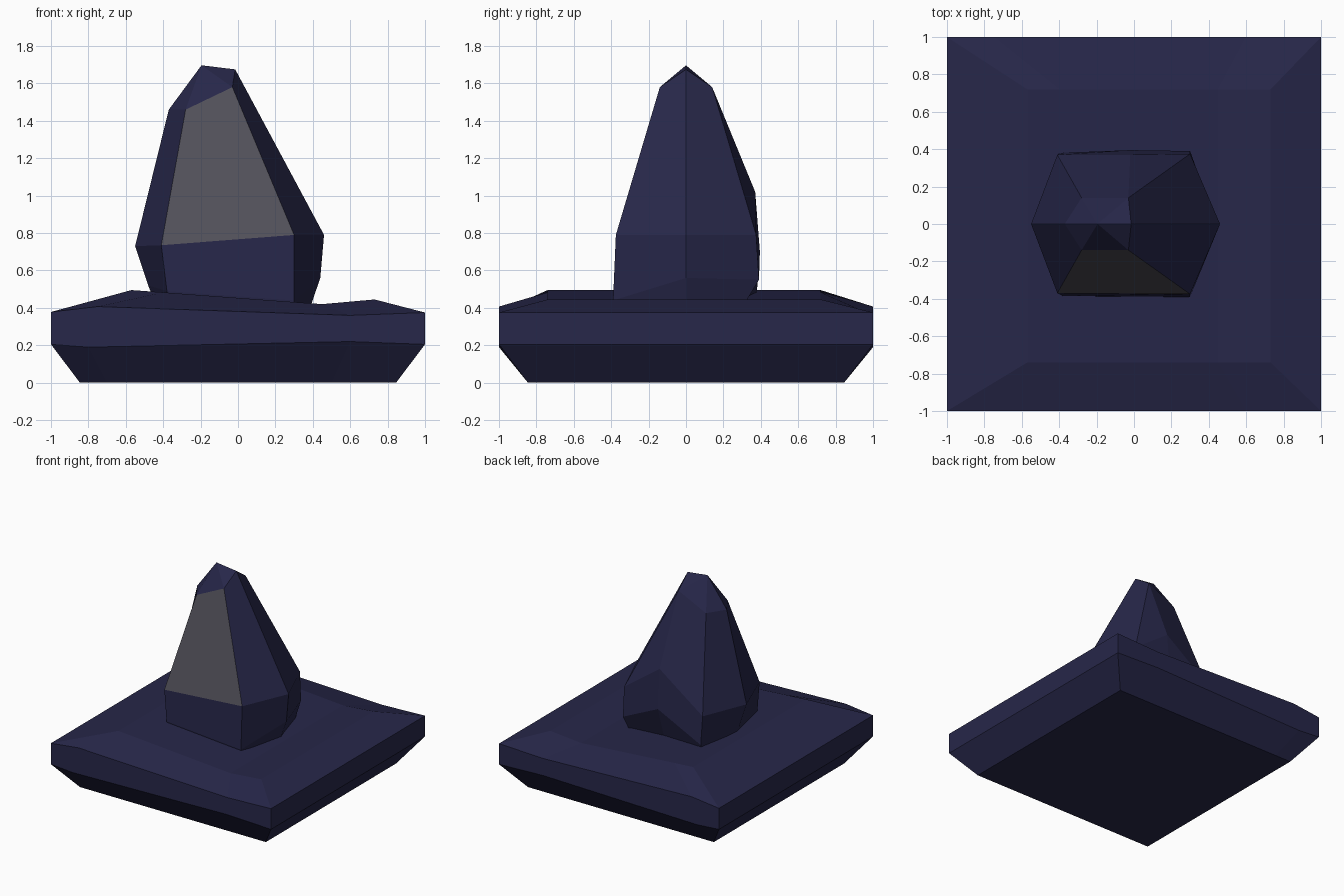
import bpy, bmesh
from mathutils import Vector

if "Cube" in bpy.data.objects:
    bpy.data.objects.remove(bpy.data.objects["Cube"])


def material(name, rgb):
    m = bpy.data.materials.new(name)
    m.diffuse_color = (*rgb, 1)
    m.use_nodes = True
    m.node_tree.nodes["Principled BSDF"].inputs["Base Color"].default_value = m.diffuse_color
    return m


navy = material("navy_stone", (0.020, 0.020, 0.067))
grey = material("grey_face", (0.083, 0.080, 0.100))


def loft(bm, rings):
    """Skin a stack of equal-length closed rings; repeated points give triangles."""
    rows = [[bm.verts.new(p) for p in r] for r in rings]
    n = len(rows[0])
    for a, b in zip(rows, rows[1:]):
        for i in range(n):
            j = (i + 1) % n
            bm.faces.new((a[i], a[j], b[j], b[i]))
    return rows


def finish(bm, name, mats):
    bmesh.ops.remove_doubles(bm, verts=bm.verts, dist=0.001)
    bmesh.ops.recalc_face_normals(bm, faces=bm.faces)
    if len(mats) > 1:
        # steep upper facet pointing forward is the pale one
        for f in bm.faces:
            c = f.calc_center_median()
            if f.normal.y < -0.8 and 0.8 < c.z < 1.45:
                f.material_index = 1
    me = bpy.data.meshes.new(name)
    bm.to_mesh(me)
    bm.free()
    for m in mats:
        me.materials.append(m)
    bpy.context.collection.objects.link(bpy.data.objects.new(name, me))


# ground slab: square rings with slightly wavy edges, front row then back row
def slab_ring(xz, y0, y1):
    return [(x, y0, z) for x, z in xz] + [(x, y1, z) for x, z in reversed(xz)]


bm = bmesh.new()
rows = loft(bm, [
    slab_ring([(-.845, 0), (-.7, 0), (.5, 0), (.845, 0)], -.845, .845),
    slab_ring([(-1, .205), (-.8, .19), (.6, .22), (1, .205)], -1, 1),
    slab_ring([(-1, .378), (-.75, .407), (.6, .36), (1, .375)], -1, 1),
    slab_ring([(-.57, .495), (-.4, .483), (.45, .42), (.73, .445)], -.74, .72),
])
for r in (rows[0], rows[-1]):
    for i in range(3):
        bm.faces.new((r[i], r[i + 1], r[6 - i], r[7 - i]))
finish(bm, "ground_slab", [navy])

# standing rock: each ring runs front right, right, back right, back middle,
# back left, left, front left
bm = bmesh.new()
rows = loft(bm, [
    [(.30, -.38, .39), (.385, 0, .40), (.30, .30, .40), (-.02, .30, .40),
     (-.40, .36, .42), (-.44, 0, .42), (-.375, -.38, .42)],
    [(.30, -.39, .44), (.44, 0, .56), (.30, .39, .55), (-.02, .395, .70),
     (-.40, .38, .50), (-.48, 0, .52), (-.38, -.385, .49)],
    [(.30, -.375, .79), (.46, 0, .79), (.30, .375, .79), (-.02, .37, 1.02),
     (-.41, .37, .735), (-.55, 0, .73), (-.41, -.37, .735)],
    [(-.03, -.14, 1.58), (-.015, 0, 1.675), (-.03, .14, 1.58), (-.03, .14, 1.58),
     (-.28, .14, 1.46), (-.37, 0, 1.46), (-.28, -.14, 1.46)],
])
tip = bm.verts.new(Vector((-.195, 0, 1.697)))
top = rows[-1]
for i in range(7):
    j = (i + 1) % 7
    if (top[i].co - top[j].co).length > 0.001:
        bm.faces.new((top[i], top[j], tip))
bm.faces.new(rows[0])
finish(bm, "standing_rock", [navy, grey])
